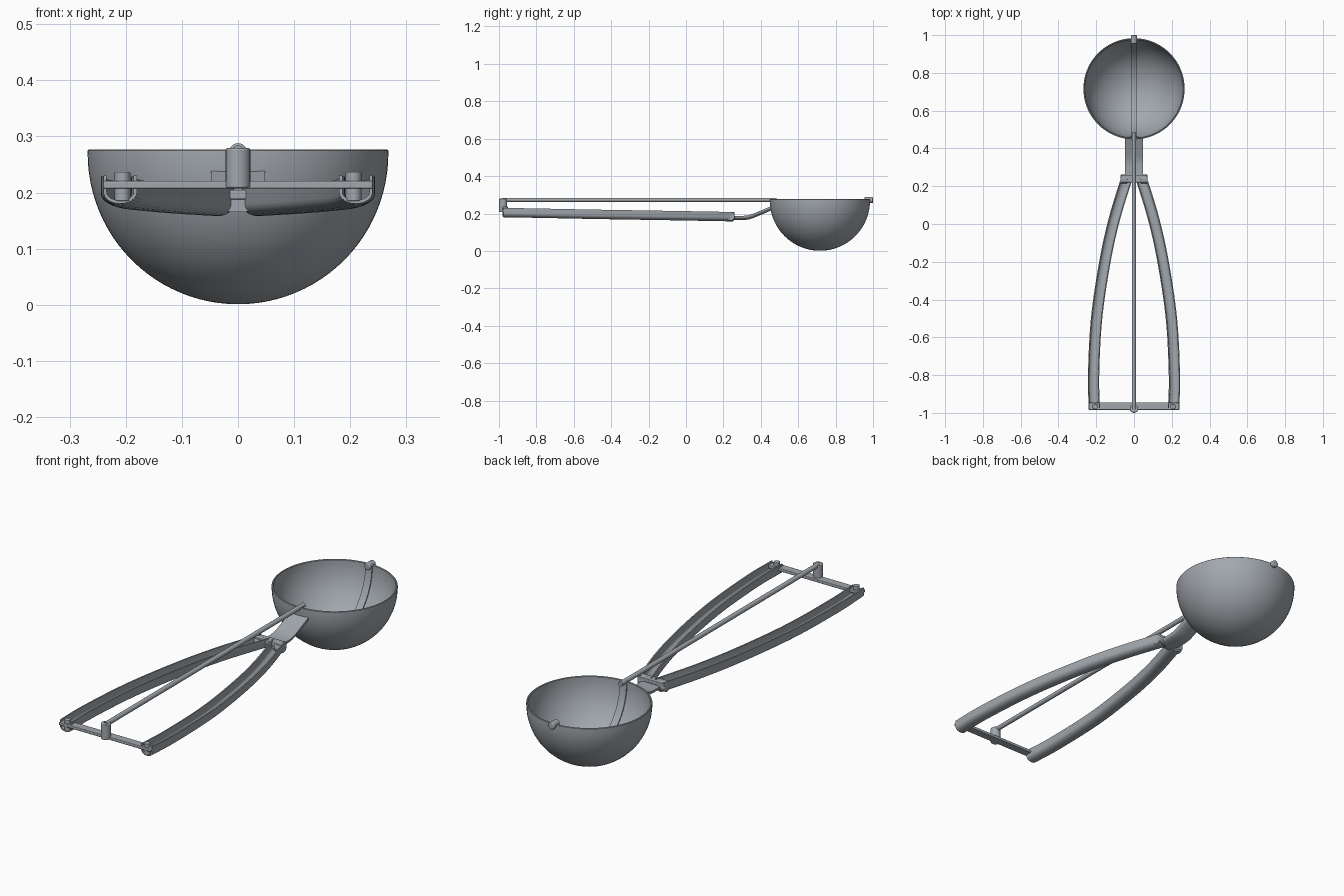
import bpy, bmesh, math
from mathutils import Vector, Matrix

if "Cube" in bpy.data.objects:
    bpy.data.objects.remove(bpy.data.objects["Cube"])

steel = bpy.data.materials.new("brushed steel")
steel.diffuse_color = (0.36, 0.39, 0.42, 1)
steel.use_nodes = True
steel.node_tree.nodes["Principled BSDF"].inputs["Base Color"].default_value = steel.diffuse_color


def finish(bm, name, mirror=False, bevel=0):
    bmesh.ops.recalc_face_normals(bm, faces=bm.faces)
    me = bpy.data.meshes.new(name)
    bm.to_mesh(me)
    bm.free()
    me.materials.append(steel)
    ob = bpy.data.objects.new(name, me)
    bpy.context.collection.objects.link(ob)
    if bevel:
        m = ob.modifiers.new("bevel", 'BEVEL')
        m.width, m.segments = bevel, 3
    if mirror:
        ob.modifiers.new("mirror", 'MIRROR')
    bpy.ops.object.select_all(action='DESELECT')
    ob.select_set(True)
    bpy.context.view_layer.objects.active = ob
    bpy.ops.object.shade_smooth_by_angle(angle=math.radians(35))
    return ob


def box(name, lo, hi, **kw):
    lo, hi = Vector(lo), Vector(hi)
    bm = bmesh.new()
    bmesh.ops.create_cube(bm, size=1, matrix=Matrix.Translation((lo + hi) / 2)
                          @ Matrix.Diagonal((*(hi - lo), 1)))
    return finish(bm, name, **kw)


def cyl(name, a, b, r, **kw):
    a, b = Vector(a), Vector(b)
    bm = bmesh.new()
    rot = (b - a).to_track_quat('Z', 'Y').to_matrix().to_4x4()
    bmesh.ops.create_cone(bm, cap_ends=True, segments=24, radius1=r, radius2=r,
                          depth=(b - a).length, matrix=Matrix.Translation((a + b) / 2) @ rot)
    return finish(bm, name, **kw)


def smooth_path(pts, n=8):
    """Catmull-Rom curve through the points."""
    p = [Vector(q) for q in pts]
    p = [2 * p[0] - p[1]] + p + [2 * p[-1] - p[-2]]
    out = []
    for i in range(1, len(p) - 2):
        a, b, c, d = p[i - 1:i + 3]
        for k in range(n):
            t = k / n
            out.append(0.5 * (2 * b + (c - a) * t + (2 * a - 5 * b + 4 * c - d) * t * t
                              + (3 * b - a - 3 * c + d) * t ** 3))
    return out + [p[-2]]


def sweep(name, path, profile, **kw):
    """Closed (side, up) profile carried along a path, kept upright."""
    bm, rings = bmesh.new(), []
    for i, p in enumerate(path):
        t = path[min(i + 1, len(path) - 1)] - path[max(i - 1, 0)]
        side = t.cross(Vector((0, 0, 1))).normalized()
        rings.append([bm.verts.new(p + side * s + Vector((0, 0, u))) for s, u in profile])
    n = len(profile)
    for a, b in zip(rings, rings[1:]):
        for k in range(n):
            bm.faces.new((a[k], a[(k + 1) % n], b[(k + 1) % n], b[k]))
    bm.faces.new(rings[0])
    bm.faces.new(rings[-1])
    return finish(bm, name, **kw)


def arc(rx, rz, z, n=12):
    return [(-rx * math.cos(math.pi * k / n), z - rz * math.sin(math.pi * k / n))
            for k in range(n + 1)]


# bowl: thin hemispherical shell with a short straight rim
CY, CZ, RO, RI = 0.716, 0.270, 0.268, 0.260
prof = [(RO * math.sin(a), CZ - (CZ - 0.001) * math.cos(a))
        for a in [math.pi / 2 * k / 24 for k in range(25)]]
prof += [(RO, 0.275), (RO - 0.002, 0.277), (RI + 0.002, 0.277), (RI, 0.275)]
prof += [(RI * math.cos(a), CZ - RI * math.sin(a))
         for a in [math.pi / 2 * k / 24 for k in range(25)]]
bm = bmesh.new()
vs = [bm.verts.new((r, CY, z)) for r, z in prof]
es = [bm.edges.new(e) for e in zip(vs, vs[1:])]
bmesh.ops.spin(bm, geom=vs + es, cent=(0, CY, 0), axis=(0, 0, 1),
               angle=2 * math.pi, steps=72, use_merge=True)
bmesh.ops.remove_doubles(bm, verts=bm.verts, dist=1e-4)
finish(bm, "bowl")

# scraper band hugging the inside of the bowl
bm, rings = bmesh.new(), []
for k in range(41):
    a = math.pi * k / 40
    rings.append([bm.verts.new((x, CY - r * math.cos(a), 0.274 - r * math.sin(a)))
                  for x, r in ((-0.017, 0.251), (0.017, 0.251), (0.017, 0.256), (-0.017, 0.256))])
for a, b in zip(rings, rings[1:]):
    for k in range(4):
        bm.faces.new((a[k], a[(k + 1) % 4], b[(k + 1) % 4], b[k]))
bm.faces.new(rings[0])
bm.faces.new(rings[-1])
finish(bm, "scraper_band")

# pivot pin on the far rim
cyl("rim_pin", (0, 0.955, 0.272), (0, 1.0, 0.272), 0.016, bevel=0.004)

# long push rod and the upright block at its end
cyl("push_rod", (0, -0.98, 0.273), (0, 0.485, 0.273), 0.011)
cyl("rod_end_block", (0, -0.978, 0.208), (0, -0.978, 0.279), 0.022, bevel=0.003)

# handles: bowed channels open at the top
path = smooth_path([(0.21, -0.975, 0.207), (0.214, -0.8, 0.204), (0.198, -0.5, 0.198),
                    (0.154, -0.2, 0.193), (0.103, 0.03, 0.189), (0.036, 0.25, 0.185)])
channel = ([(-0.03, 0.023)] + arc(0.03, 0.021, -0.006) + [(0.03, 0.023), (0.024, 0.023)]
           + arc(0.024, 0.015, -0.006)[::-1] + [(-0.024, 0.023)])
sweep("handle", path, channel, mirror=True)

# cross bar and the pins joining it to the handles
box("cross_bar", (-0.24, -0.984, 0.207), (0.24, -0.945, 0.221), bevel=0.003)
cyl("handle_pin", (0.206, -0.967, 0.185), (0.206, -0.967, 0.237), 0.014, mirror=True, bevel=0.002)

# neck between the handle fork and the bowl
neck = [Vector(p) for p in ((0, 0.225, 0.178), (0, 0.31, 0.178), (0, 0.335, 0.181),
                            (0, 0.36, 0.189), (0, 0.46, 0.231))]
sweep("neck", neck, [(-0.048, 0.01)] + arc(0.048, 0.015, 0.002) + [(0.048, 0.01)])

# fork pivot: slim plate with round ends
box("fork_plate", (-0.07, 0.22, 0.188), (0.07, 0.26, 0.205), bevel=0.003)
cyl("fork_knuckle", (0.035, 0.238, 0.184), (0.071, 0.238, 0.184), 0.023, mirror=True, bevel=0.004)
